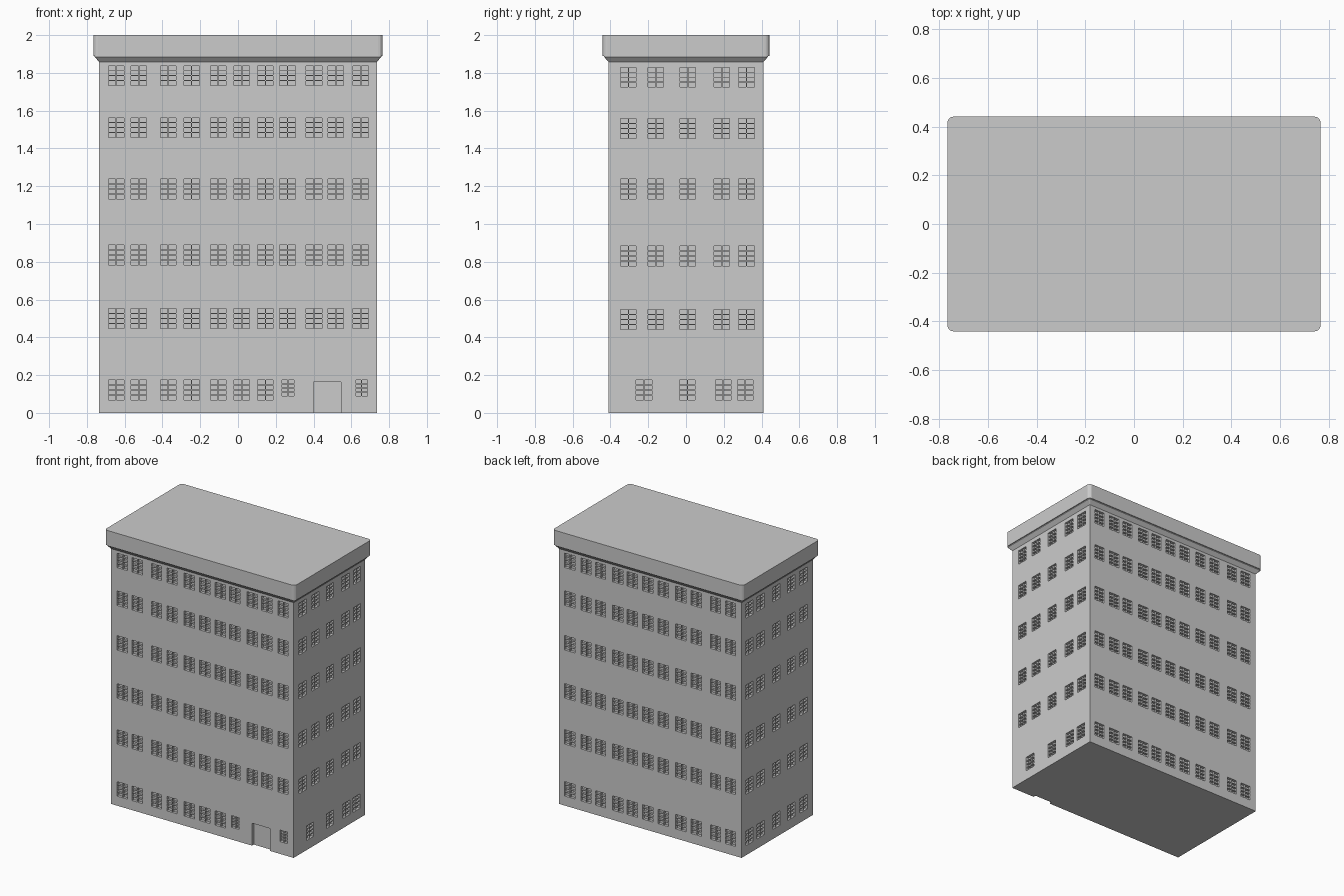
import bpy, bmesh, math
from mathutils import Matrix, Vector

if "Cube" in bpy.data.objects:
    bpy.data.objects.remove(bpy.data.objects["Cube"])

HX, HY, WALL_TOP = 0.735, 0.41, 1.87
DEPTH = 0.02
BAR = 0.005

def finish(bm, name):
    bmesh.ops.recalc_face_normals(bm, faces=bm.faces)
    me = bpy.data.meshes.new(name)
    bm.to_mesh(me)
    bm.free()
    ob = bpy.data.objects.new(name, me)
    bpy.context.collection.objects.link(ob)
    return ob

def box(bm, lo, hi):
    lo, hi = Vector(lo), Vector(hi)
    m = Matrix.Translation((lo + hi) / 2) @ Matrix.Diagonal((*(hi - lo), 1))
    bmesh.ops.create_cube(bm, size=1, matrix=m)

def wall_box(bm, side, u0, u1, z0, z1, inner, outer):
    """Box on a wall: u runs along the wall, inner/outer are offsets from its face."""
    if side in ("front", "back"):
        s = -1 if side == "front" else 1
        v = sorted((s * (HY + inner), s * (HY + outer)))
        box(bm, (u0, v[0], z0), (u1, v[1], z1))
    else:
        s = 1 if side == "right" else -1
        v = sorted((s * (HX + inner), s * (HX + outer)))
        box(bm, (v[0], u0, z0), (v[1], u1, z1))

cut, bars = bmesh.new(), bmesh.new()

def window(side, u, z, w=0.083, h=0.105):
    # recess plus one upright and three cross bars
    u0, u1, z0, z1 = u - w / 2, u + w / 2, z - h / 2, z + h / 2
    wall_box(cut, side, u0, u1, z0, z1, -DEPTH, 0.02)
    b = BAR / 2
    wall_box(bars, side, u - b, u + b, z0, z1, -DEPTH, -0.004)
    for i in (1, 2, 3):
        zc = z0 + h * i / 4
        wall_box(bars, side, u0, u1, zc - b, zc + b, -DEPTH, -0.005)

# window layout
LONG = [-0.645, -0.525, -0.37, -0.245, -0.105, 0.02, 0.145, 0.262, 0.402, 0.518, 0.65]
SHORT = [-0.305, -0.16, 0.01, 0.19, 0.32]
LONG_Z = [0.5, 0.835, 1.185, 1.51, 1.785]
SHORT_Z = [0.495, 0.83, 1.185, 1.505, 1.777]
for side in ("front", "back"):
    for z in LONG_Z:
        for u in LONG:
            window(side, u, z)
for side in ("right", "left"):
    for z in SHORT_Z:
        for u in SHORT:
            window(side, u, z)

# ground floor
for u in LONG[:7]:
    window("front", u, 0.122)
for u in (0.265, 0.655):
    window("front", u, 0.132, 0.062, 0.085)
for u in LONG:
    window("back", u, 0.122)
for u in (-0.222, 0.007, 0.197, 0.313):
    window("right", u, 0.122)
for u in SHORT:
    window("left", u, 0.122)
wall_box(cut, "front", 0.40, 0.545, -0.05, 0.163, -DEPTH, 0.02)  # doorway

# walls with recesses cut in
bm = bmesh.new()
box(bm, (-HX, -HY, 0), (HX, HY, WALL_TOP))
walls = finish(bm, "walls")
cutter = finish(cut, "opening_cutter")
mod = walls.modifiers.new("openings", "BOOLEAN")
mod.object = cutter
mod.operation = "DIFFERENCE"
mod.solver = "EXACT"
bpy.context.view_layer.objects.active = walls
bpy.ops.object.modifier_apply(modifier=mod.name)
bpy.data.objects.remove(cutter)
finish(bars, "window_bars")

# cornice: stacked rounded rectangles (outset from wall, height, corner radius)
bm = bmesh.new()
SEG = 4
rings = []
for out, z, r in [(0.0, 1.858, 0.003), (0.024, 1.885, 0.012), (0.024, 1.89, 0.012),
                  (0.031, 1.89, 0.025), (0.031, 2.0, 0.025)]:
    ring = []
    for k, (sx, sy) in enumerate([(1, 1), (-1, 1), (-1, -1), (1, -1)]):
        for i in range(SEG + 1):
            a = math.pi / 2 * (k + i / SEG)
            ring.append(bm.verts.new((sx * (HX + out - r) + r * math.cos(a),
                                      sy * (HY + out - r) + r * math.sin(a), z)))
    rings.append(ring)
n = len(rings[0])
for a, b in zip(rings, rings[1:]):
    for i in range(n):
        j = (i + 1) % n
        bm.faces.new((a[i], a[j], b[j], b[i]))
bm.faces.new(rings[0])
bm.faces.new(rings[-1])
finish(bm, "roof_cornice")
